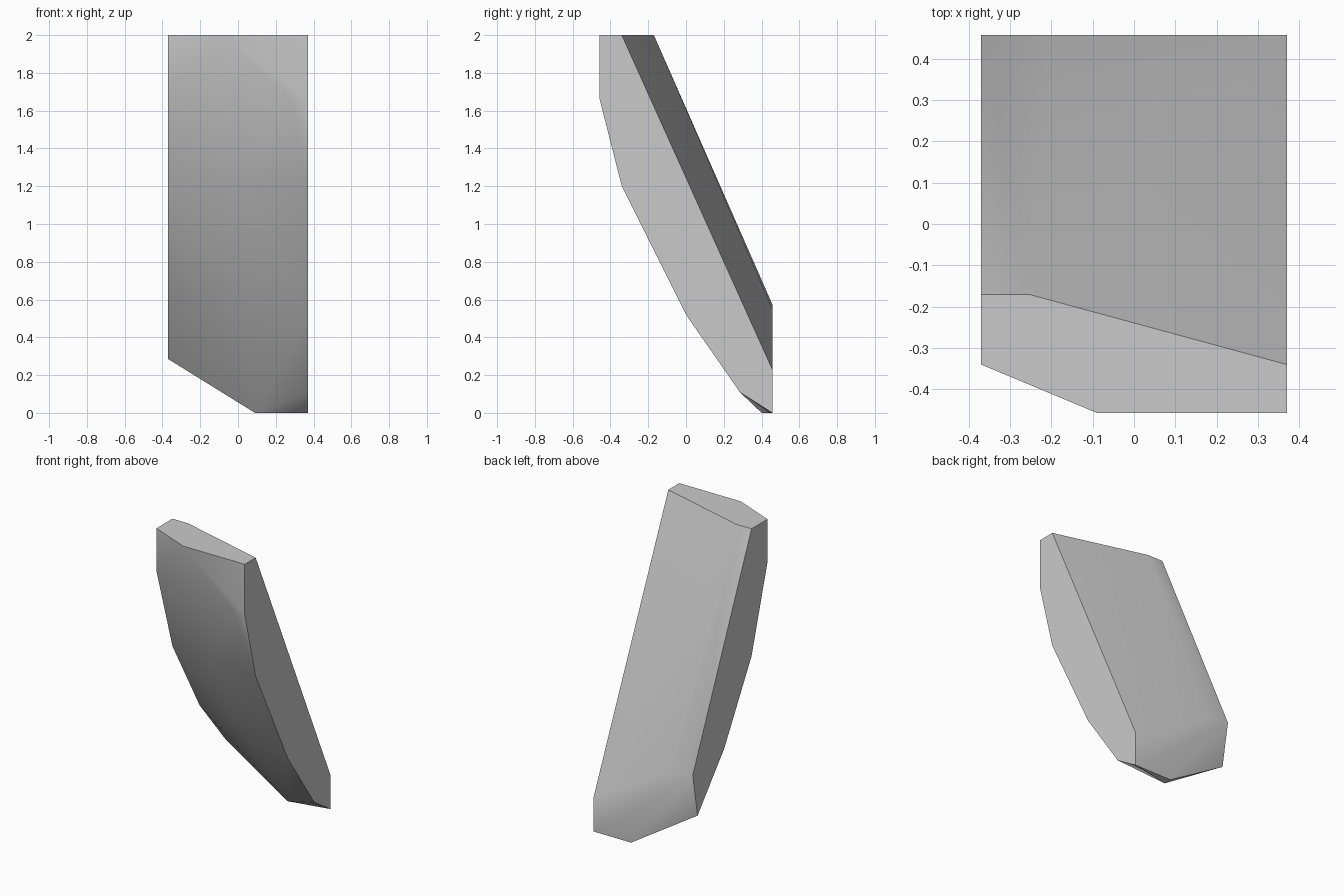
import bpy
import bmesh
import math

default_cube = bpy.data.objects.get("Cube")
if default_cube:
    bpy.data.objects.remove(default_cube, do_unlink=True)

half = 0.37      # half width between the two flat sides
back = 0.457     # depth of the flat end


def make_material(name, colour):
    material = bpy.data.materials.new(name)
    material.use_nodes = True
    material.diffuse_color = colour
    material.node_tree.nodes["Principled BSDF"].inputs["Base Color"].default_value = colour
    return material


def on_side(x, profile):
    """Place a (y, z) side profile at the given x."""
    return [(x, y, z) for y, z in profile]


# Flat side profiles, from the top front edge round to the top back edge
left_profile = [(-back, 2), (-back, 1.66), (-.34, 1.2), (0, .52),
                (.285, .11), (back, 0), (back, .23), (-.34, 2)]
right_profile = [(-.34, 2), (-.34, 1.71), (-.17, 1.14), (.12, .63),
                 (.405, .285), (back, .575), (-.17, 2)]

# Gentle bulge down the middle of the front
front_bulge = [(-.285, 1.2), (.03, .58), (.31, .22)]

# Corners between the sides: front bevels, back strip, bottom edge
middle_points = [(-.09, -back, 2), (.29, -back, 1.66), (-.31, -.364, 1.79),
                 (-.255, -.17, 2), (-.2, back, .55), (.05, back, .41),
                 (.09, .4, 0), (.09, back, 0)]

# Stone: the faceted convex solid spanned by the profiles
bm = bmesh.new()
points = (on_side(half, left_profile) + on_side(-half, right_profile)
          + on_side(0, front_bulge) + middle_points)
for point in points:
    bm.verts.new(point)
hull = bmesh.ops.convex_hull(bm, input=bm.verts)
inner = [item for item in hull["geom_interior"] if isinstance(item, bmesh.types.BMVert)]
bmesh.ops.delete(bm, geom=inner, context="VERTS")
bmesh.ops.dissolve_limit(bm, angle_limit=math.radians(1), verts=bm.verts, edges=bm.edges)
bmesh.ops.recalc_face_normals(bm, faces=bm.faces)

mesh = bpy.data.meshes.new("stone_slab")
bm.to_mesh(mesh)
bm.free()
mesh.materials.append(make_material("stone_grey", (.59, .59, .59, 1)))

stone = bpy.data.objects.new("stone_slab", mesh)
bpy.context.collection.objects.link(stone)

# Soft shading over shallow facets, crisp edges on the cut sides
bpy.ops.object.select_all(action="DESELECT")
stone.select_set(True)
bpy.context.view_layer.objects.active = stone
bpy.ops.object.shade_smooth_by_angle(angle=math.radians(30))

# Let the broad facets dominate the shading
weighted = stone.modifiers.new("broad_facets", "WEIGHTED_NORMAL")
weighted.keep_sharp = True
